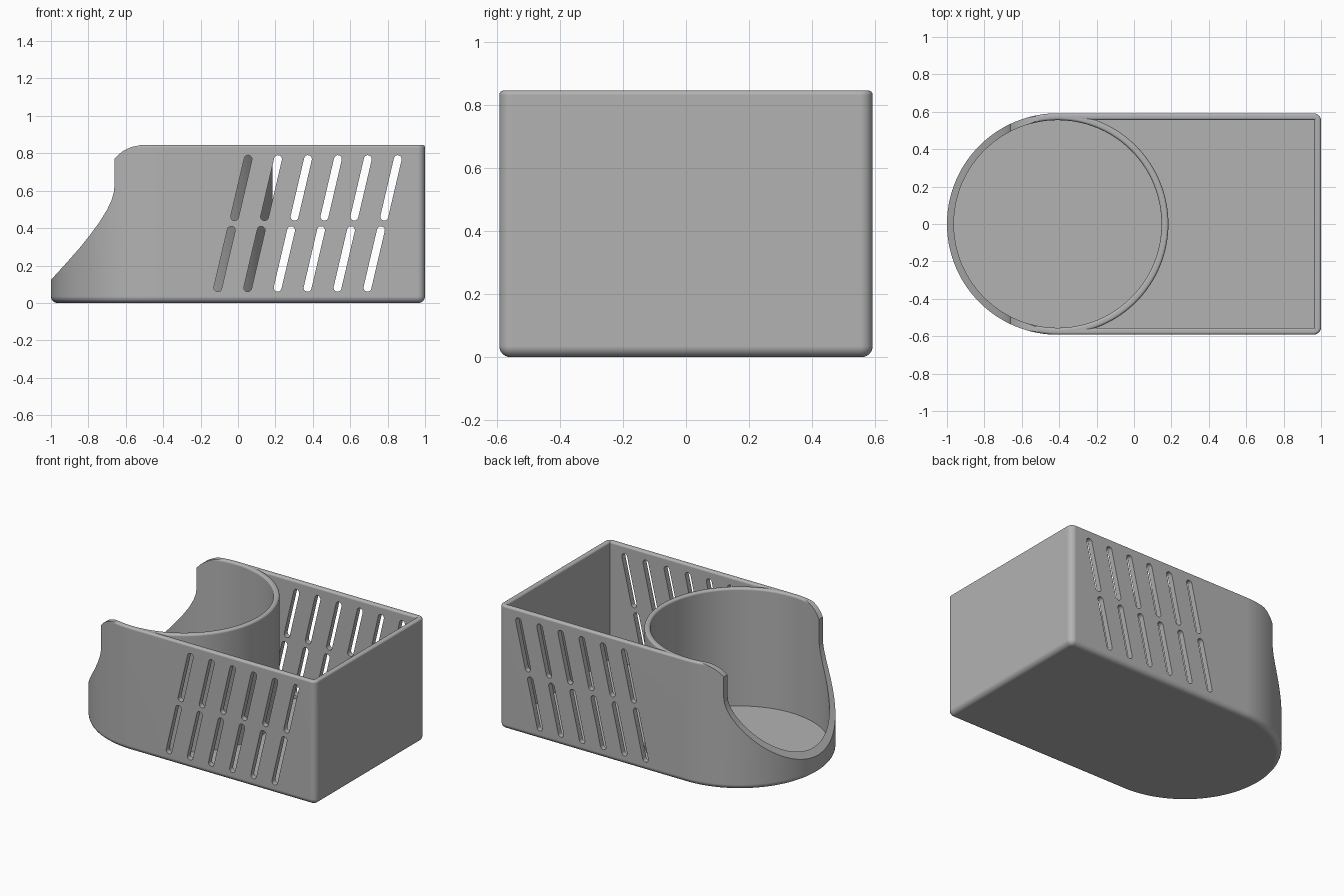
import bpy, bmesh, math
from math import sin, cos, pi, sqrt
from mathutils import Vector

cube = bpy.data.objects.get("Cube")
if cube:
    bpy.data.objects.remove(cube, do_unlink=True)

HALF, INNER = 0.592, 0.555       # outer half width, inner half width
CX = HALF - 1                    # centre of the round pocket
TOP, FLOOR = 0.845, 0.04
RIM, FOOT, CORNER = 0.014, 0.035, 0.04

grey = bpy.data.materials.new("plain grey")
grey.use_nodes = True
colour = (0.45, 0.45, 0.45, 1)
grey.diffuse_color = colour
grey.node_tree.nodes["Principled BSDF"].inputs["Base Color"].default_value = colour


def arc(x, y, r, a, b, n):
    return [(x + r * cos(a + (b - a) * i / n), y + r * sin(a + (b - a) * i / n))
            for i in range(n + 1)]


def add_loft(bm, loops):
    """Skin a stack of equal point loops and cap both ends."""
    rings = [[bm.verts.new(p) for p in loop] for loop in loops]
    n = len(rings[0])
    for low, high in zip(rings, rings[1:]):
        for i in range(n):
            j = (i + 1) % n
            bm.faces.new((low[i], low[j], high[j], high[i]))
    bm.faces.new(rings[0][::-1])
    bm.faces.new(rings[-1])


def finish(bm, name):
    bmesh.ops.recalc_face_normals(bm, faces=bm.faces)
    mesh = bpy.data.meshes.new(name)
    bm.to_mesh(mesh)
    bm.free()
    mesh.materials.append(grey)
    ob = bpy.data.objects.new(name, mesh)
    bpy.context.collection.objects.link(ob)
    return ob


def stack(name, outline, levels):
    bm = bmesh.new()
    add_loft(bm, [[(x, y, z) for x, y in outline(d)] for d, z in levels])
    return finish(bm, name)


# Outlines, each moved by a distance d
def body_outline(d):
    r, c = CORNER - d, CORNER
    return (arc(CX, 0, HALF - d, pi / 2, 3 * pi / 2, 72)
            + arc(1 - c, c - HALF, r, -pi / 2, 0, 6)
            + arc(1 - c, HALF - c, r, 0, pi / 2, 6))


def pocket_outline(d):
    return arc(CX, 0, INNER + d, 0, 2 * pi, 144)[:-1]


def bin_outline(d):
    y, r = INNER + d, HALF - d
    a = math.asin(y / r)
    x = 0.962 + d
    return arc(CX, 0, r, a, -a, 80) + [(x, -y), (x, y)]


# Body with a rounded foot and rim
steps = [i * pi / 12 for i in range(7)]
foot = [(FOOT * (1 - sin(a)), FOOT * (1 - cos(a))) for a in steps]
rim = [(RIM * (1 - cos(a)), TOP - RIM * (1 - sin(a))) for a in steps]
body = stack("holder_body", body_outline, foot + rim)

# Hollows flare out at the rim to round its inner edge
flare = [(0, FLOOR)] + rim + [(RIM, TOP + 0.1)]
cutters = [stack("pocket_cutter", pocket_outline, flare),
           stack("bin_cutter", bin_outline, flare)]

# Sweeping cut-away at the mouth of the pocket
sweep = [(-1.2, -0.12), (-1, 0.123), (-0.92, 0.211), (-0.845, 0.296), (-0.79, 0.365),
         (-0.74, 0.433), (-0.70, 0.498), (-0.675, 0.552), (-0.664, 0.592), (-0.66, 0.63),
         (-0.66, 0.77), (-0.635, 0.797), (-0.605, 0.818), (-0.565, 0.835),
         (-0.515, 0.845), (-0.5, 1.1), (-1.2, 1.1)]
bm = bmesh.new()
add_loft(bm, [[(x, y, z) for x, z in sweep] for y in (-0.8, 0.8)])
cutters.append(finish(bm, "mouth_cutter"))

# Slanted vent slots through both side walls
bm = bmesh.new()
lean = math.atan2(0.072, 0.308)
for x0, z0 in ((-0.018, 0.461), (-0.108, 0.081)):
    for i in range(6):
        x = x0 + 0.16 * i
        slot = (arc(x + 0.072, z0 + 0.308, 0.021, -lean, pi - lean, 8)
                + arc(x, z0, 0.021, pi - lean, 2 * pi - lean, 8))
        for side in (-1, 1):
            add_loft(bm, [[(u, side * y, w) for u, w in slot] for y in (0.535, 0.7)])
cutters.append(finish(bm, "slot_cutter"))

bpy.context.view_layer.objects.active = body
for cutter in cutters:
    cutter.hide_render = True
    mod = body.modifiers.new("cut", "BOOLEAN")
    mod.operation, mod.solver, mod.object = "DIFFERENCE", "EXACT", cutter
    bpy.ops.object.modifier_apply(modifier=mod.name)
    bpy.data.objects.remove(cutter, do_unlink=True)

# Smooth curves, crisp edges
bpy.ops.object.select_all(action="DESELECT")
body.select_set(True)
bpy.ops.object.shade_smooth_by_angle(angle=math.radians(30))
body.modifiers.new("even shading", "WEIGHTED_NORMAL").keep_sharp = True
